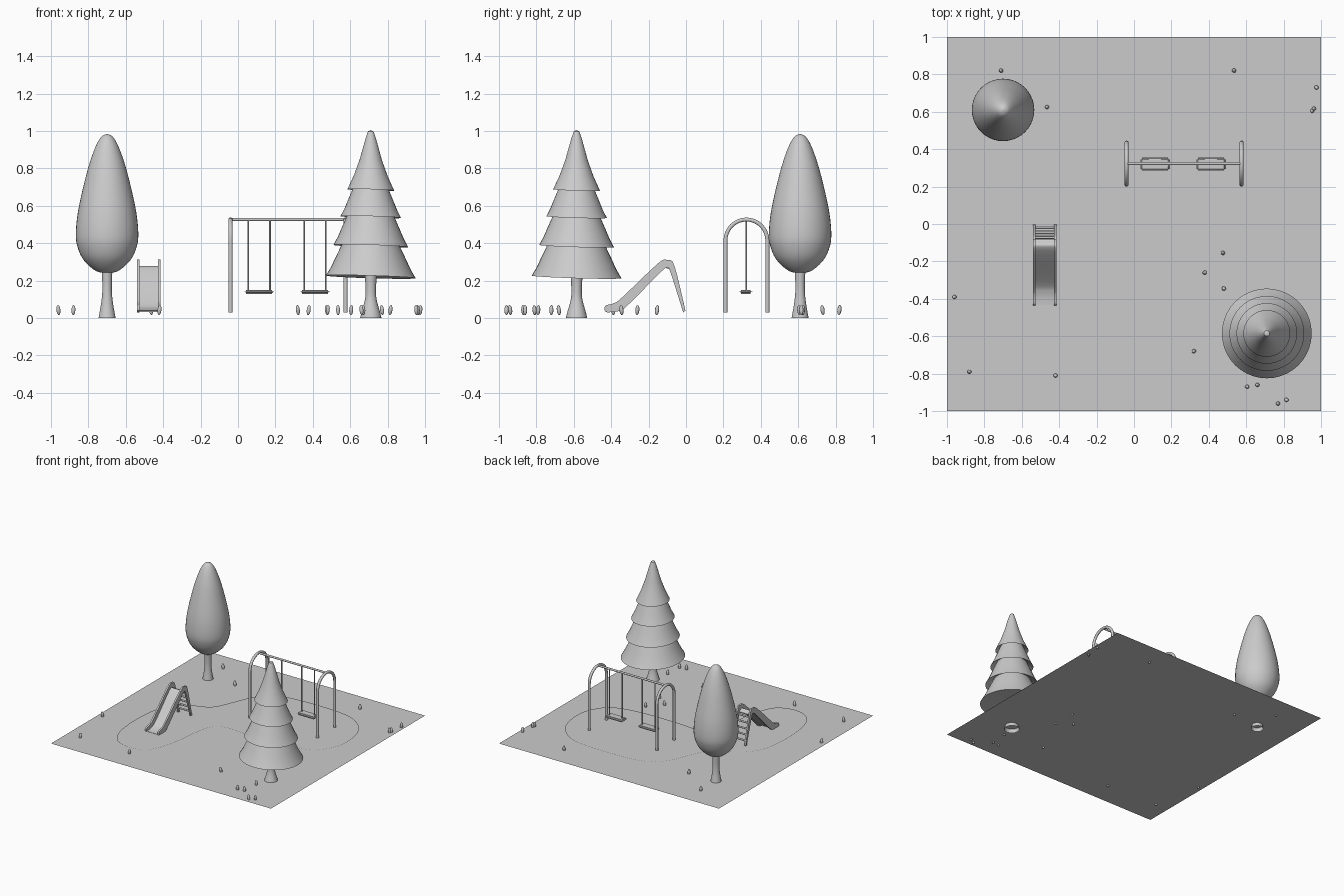
import bpy, bmesh, math, random
from mathutils import Vector, Matrix

random.seed(4)
cube = bpy.data.objects.get("Cube")
if cube:
    bpy.data.objects.remove(cube)

GROUND = 0.03
grey = bpy.data.materials.new("light grey")
grey.use_nodes = True
grey.diffuse_color = (0.6, 0.6, 0.6, 1)
grey.node_tree.nodes["Principled BSDF"].inputs["Base Color"].default_value = (0.6, 0.6, 0.6, 1)


def finish(name, bm, smooth=True, recalc=True):
    if recalc:
        bmesh.ops.recalc_face_normals(bm, faces=bm.faces)
    mesh = bpy.data.meshes.new(name)
    bm.to_mesh(mesh)
    bm.free()
    mesh.materials.append(grey)
    obj = bpy.data.objects.new(name, mesh)
    bpy.context.collection.objects.link(obj)
    if smooth:
        bpy.ops.object.select_all(action="DESELECT")
        obj.select_set(True)
        bpy.context.view_layer.objects.active = obj
        bpy.ops.object.shade_smooth_by_angle(angle=math.radians(40))
    return obj


def spline(points, steps=5, closed=False):
    """Smooth line through the points."""
    pts = [Vector(p) for p in points]
    n = len(pts)
    get = (lambda i: pts[i % n]) if closed else (lambda i: pts[max(0, min(n - 1, i))])
    out = []
    for i in range(n if closed else n - 1):
        a, b, c, d = (get(i + k) for k in (-1, 0, 1, 2))
        for s in range(steps):
            t = s / steps
            out.append(b + (c - a) * t / 2 + (2 * a - 5 * b + 4 * c - d) * t * t / 2
                       + (3 * b - a - 3 * c + d) * t ** 3 / 2)
    return out if closed else out + [pts[-1]]


def lathe(name, profile, x, y, tilt=0, segments=40):
    """Turn a (radius, height) profile around the vertical."""
    bm = bmesh.new()
    verts = [bm.verts.new((r, 0, z)) for r, z in profile]
    edges = [bm.edges.new(pair) for pair in zip(verts, verts[1:])]
    bmesh.ops.spin(bm, geom=verts + edges, cent=(0, 0, 0), axis=(0, 0, 1),
                   angle=math.tau, steps=segments, use_merge=True)
    bmesh.ops.remove_doubles(bm, verts=bm.verts, dist=0.0002)
    for v in bm.verts:
        v.co.z -= tilt * (v.co.x + v.co.y)
    bmesh.ops.translate(bm, verts=bm.verts, vec=(x, y, 0))
    return finish(name, bm)


def tube(name, points, radius):
    """Round bar along a path."""
    curve = bpy.data.curves.new(name, "CURVE")
    curve.dimensions = "3D"
    curve.bevel_depth = radius
    curve.bevel_resolution = 3
    curve.use_fill_caps = True
    line = curve.splines.new("POLY")
    line.points.add(len(points) - 1)
    for p, co in zip(line.points, points):
        p.co = (*co, 1)
    temp = bpy.data.objects.new(name, curve)
    bpy.context.collection.objects.link(temp)
    bpy.context.view_layer.update()
    graph = bpy.context.evaluated_depsgraph_get()
    bm = bmesh.new()
    bm.from_mesh(temp.evaluated_get(graph).to_mesh())
    bpy.data.objects.remove(temp)
    return finish(name, bm)


def extrude_x(name, outline, x0, x1):
    """Solid from a (y, z) outline."""
    bm = bmesh.new()
    face = bm.faces.new([bm.verts.new((x0, p[0], p[1])) for p in outline])
    ext = bmesh.ops.extrude_face_region(bm, geom=[face])["geom"]
    bmesh.ops.translate(bm, vec=(x1 - x0, 0, 0),
                        verts=[g for g in ext if isinstance(g, bmesh.types.BMVert)])
    return finish(name, bm)


# Lawn
bm = bmesh.new()
bmesh.ops.create_grid(bm, x_segments=1, y_segments=1, size=1,
                      matrix=Matrix.Translation((0, 0, GROUND)))
finish("lawn", bm, smooth=False, recalc=False)

# Play area: low rounded patch
outline = [(-.715, -.3), (-.69, -.55), (-.61, -.69), (-.47, -.735), (-.33, -.68),
           (-.255, -.5), (-.22, -.25), (-.18, -.09), (-.08, -.035), (.1, -.045),
           (.4, -.045), (.65, 0), (.77, .13), (.8, .3), (.75, .5), (.6, .635),
           (.4, .675), (.1, .675), (-.1, .64), (-.22, .53), (-.3, .35),
           (-.38, .2), (-.55, .12), (-.68, -.03)]
bm = bmesh.new()
patch = bm.faces.new([bm.verts.new((p.x, p.y, GROUND)) for p in
                      spline([(x, y, 0) for x, y in outline], 4, True)])
for width, rise in ((.02, .004), (.04, .004)):
    bmesh.ops.inset_region(bm, faces=[patch], thickness=width, depth=0, use_even_offset=True)
    for v in patch.verts:
        v.co.z += rise
finish("play_area", bm, recalc=False)

# Round-crowned tree
TREE_X, TREE_Y = -.7, .61
lathe("round_tree_trunk", spline([(.046, 0), (.04, .03), (.029, .1), (.025, .17), (.03, .28)]),
      TREE_X, TREE_Y)
lathe("round_tree_crown", spline([(0, .24), (.06, .252), (.125, .31), (.158, .38), (.167, .45),
                                  (.157, .56), (.13, .69), (.096, .82), (.06, .92),
                                  (.03, .97), (0, .985)]), TREE_X, TREE_Y)

# Conifer: four flared tiers
FIR_X, FIR_Y = .71, -.585
lathe("conifer_trunk", spline([(.057, 0), (.05, .03), (.031, .1), (.028, .16), (.034, .25)]),
      FIR_X, FIR_Y)
tiers = [(0, 1.005, .125, .685), (.085, .715, .162, .54), (.115, .57, .2, .385),
         (.14, .42, .24, .22)]
profile = [(0, 1.005), (.015, .998), (.028, .96)]
for i, (r0, z0, r1, z1) in enumerate(tiers):
    if i:
        profile.append((r0, z0))
    profile += [(r0 + (r1 - r0) * a, z0 + (z1 - z0) * b)
                for a, b in ((.48, .5), (.72, .76), (1, 1))]
profile.append((.02, .235))
lathe("conifer_crown", profile, FIR_X, FIR_Y, tilt=.03)

# Swing frame
MID_Y, LEFT, RIGHT = .323, .575, -.04
for name, x in (("right", RIGHT), ("left", LEFT)):
    arch = [(x, MID_Y + .112 * math.cos(a), .415 + .112 * math.sin(a))
            for a in (math.pi * i / 16 for i in range(17))]
    tube("swing_arch_" + name, [(x, arch[0][1], GROUND)] + arch + [(x, arch[-1][1], GROUND)], .011)
tube("swing_crossbar", [(RIGHT, MID_Y, .527), (LEFT, MID_Y, .527)], .008)

# Swings: rounded seat on two ropes
for name, x in (("right", .113), ("left", .412)):
    bm = bmesh.new()
    bmesh.ops.create_cube(bm, size=1, matrix=Matrix.Translation((x, MID_Y - .003, .14))
                          @ Matrix.Diagonal((.158, .07, .02, 1)))
    bmesh.ops.bevel(bm, geom=bm.edges[:], offset=.009, segments=3, affect="EDGES")
    finish("swing_seat_" + name, bm)
    for side in (-1, 1):
        rope_x = x + side * .058
        tube("swing_rope_" + name, [(rope_x, MID_Y, .14), (rope_x, MID_Y, .527)], .0045)

# Slide side rails
top = spline([(-.435, .04), (-.43, .066), (-.385, .08), (-.34, .112), (-.15, .292),
              (-.1, .31), (-.062, .28), (-.003, .04)], 4)
under = spline([(-.015, .03), (-.085, .25), (-.102, .266), (-.125, .255),
                (-.3, .08), (-.35, .04), (-.42, .03)], 4)
rail = top + under
extrude_x("slide_rail_right", rail, -.54, -.527)
extrude_x("slide_rail_left", rail, -.428, -.415)

# Slide bed
bed = spline([(-.43, .04), (-.37, .05), (-.31, .088), (-.14, .262), (-.1, .272), (-.08, .262)])
extrude_x("slide_bed", bed + [p - Vector((0, .008)) for p in reversed(bed)], -.53, -.425)

# Ladder rungs
for i in range(5):
    t = i / 4
    y, z = -.072 + .055 * t, .245 - .17 * t
    tube("ladder_rung", [(-.53, y, z), (-.425, y, z)], .007)

# Small upright buds scattered in the grass
buds = [(-.71, .82), (-.465, .625), (.535, .82), (.975, .73), (.953, .605), (.962, .617),
        (.475, -.155), (.378, -.26), (.48, -.345), (-.96, -.39), (-.88, -.79), (-.42, -.81),
        (.32, -.68), (.605, -.87), (.66, -.86), (.77, -.96), (.815, -.94), (.67, -.72)]
for x, y in buds:
    bm = bmesh.new()
    lean = Matrix.Rotation(random.uniform(-.15, .15), 4, "X") @ \
        Matrix.Rotation(random.uniform(-.15, .15), 4, "Y")
    bmesh.ops.create_uvsphere(bm, u_segments=10, v_segments=8, radius=1,
                              matrix=Matrix.Translation((x, y, .043)) @ lean
                              @ Matrix.Diagonal((.011, .011, .027, 1)))
    finish("grass_bud", bm)
